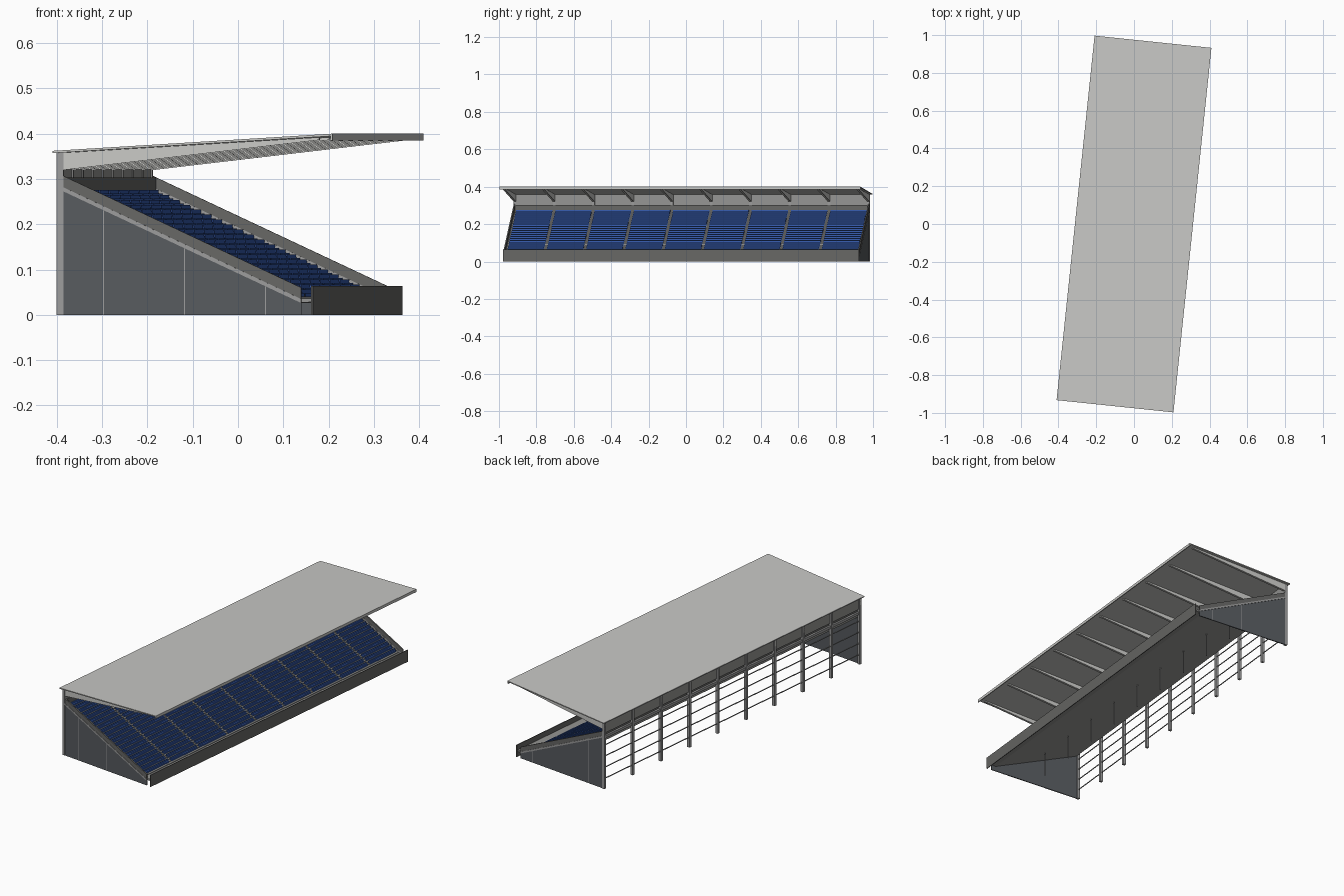
import bpy, bmesh, math

cube = bpy.data.objects.get("Cube")
if cube:
    bpy.data.objects.remove(cube, do_unlink=True)


def material(name, r, g, b):
    m = bpy.data.materials.new(name)
    m.use_nodes = True
    m.diffuse_color = (r, g, b, 1)
    m.node_tree.nodes["Principled BSDF"].inputs["Base Color"].default_value = (r, g, b, 1)
    return m


ROOF = material("light grey roof", .58, .58, .56)
CONCRETE = material("concrete", .30, .30, .29)
STEEL = material("grey steel", .33, .33, .33)
DARK = material("dark grey wall", .135, .135, .13)
PANEL = material("blue grey panel", .095, .105, .115)
SEAT = material("seat blue", .035, .10, .40)

TURN = -math.radians(5.95)   # the stand is turned slightly in plan
END = .957                   # half length of the stand
BAYS = 9
frames = [-.95 + i * 1.9 / BAYS for i in range(BAYS + 1)]


def prism(bm, profile, v0, v1):
    """Extrude a cross-section (across, height) along the stand."""
    near = [bm.verts.new((u, v0, z)) for u, z in profile]
    far = [bm.verts.new((u, v1, z)) for u, z in profile]
    bm.faces.new(near)
    bm.faces.new(far[::-1])
    n = len(profile)
    for i in range(n):
        j = (i + 1) % n
        bm.faces.new((near[i], far[i], far[j], near[j]))


def rect(u0, u1, z0, z1):
    return [(u0, z0), (u1, z0), (u1, z1), (u0, z1)]


def part(name, mat, pieces):
    """One object from a list of (profile, start, end) prisms."""
    bm = bmesh.new()
    for profile, v0, v1 in pieces:
        prism(bm, profile, v0, v1)
    bmesh.ops.recalc_face_normals(bm, faces=bm.faces)
    mesh = bpy.data.meshes.new(name)
    bm.to_mesh(mesh)
    bm.free()
    mesh.materials.append(mat)
    obj = bpy.data.objects.new(name, mesh)
    obj.rotation_euler.z = TURN
    bpy.context.collection.objects.link(obj)
    return obj


def rake(u):
    """Height of the parapet top."""
    return .06 + (.24 - u) * .467


# Stepped terrace
ROWS, DEPTH, RISE, FRONT, BASE = 21, .0235, .011, .215, .04
steps = [(FRONT - i * DEPTH, BASE + i * RISE) for i in range(ROWS)]
terrace = [(.262, .028), (.262, .036), (FRONT, .036)]
for u, z in steps:
    terrace += [(u, z), (u - DEPTH, z)]
terrace += [(-.288, steps[-1][1]), (-.288, .25), (.215, .026)]
part("terrace", CONCRETE, [(terrace, -.95, .95)])

# Bench rows between the aisles, and half steps in the aisles
benches, treads = [], []
for u, z in steps:
    b = u - DEPTH + .0005
    bench = [(b, z), (b + .012, z), (b + .012, z + .008),
             (b + .004, z + .008), (b + .003, z + .016), (b, z + .016)]
    for v0, v1 in zip(frames, frames[1:]):
        benches.append((bench, v0 + .008, v1 - .008))
    for v in frames[1:-1]:
        treads.append((rect(b, b + .011, z, z + RISE / 2), v - .008, v + .008))
part("seat_rows", SEAT, benches)
part("aisle_steps", CONCRETE, treads)

# Front wall and parapet behind the top row
part("front_wall", DARK, [(rect(.262, .266, 0, .064), -END, END)])
part("rear_parapet", DARK, [(rect(-.288, -.281, .255, .303), -.95, .95)])

# End walls: cladding, pale trim and sloping parapet
LOW, HIGH = .24, -.288


def band(drop0, drop1):
    return [(LOW, rake(LOW) - drop0), (LOW, rake(LOW) - drop1),
            (HIGH, rake(HIGH) - drop1), (HIGH, rake(HIGH) - drop0)]


cladding = [(HIGH, 0), (LOW, 0), (LOW, rake(LOW) - .034), (HIGH, rake(HIGH) - .034)]
panels, trims, parapets, joints = [], [], [], []
for s in (-1, 1):
    panels.append((cladding, s * .950, s * .955))
    trims.append((band(.034, .025), s * .948, s * .958))
    parapets.append((band(.025, 0), s * .949, s * .956))
    for u in (-.2, -.02, .16):
        joints.append((rect(u, u + .002, 0, rake(u) - .035), s * .955, s * .9555))
part("end_cladding", PANEL, panels)
part("end_trim", STEEL, trims)
part("end_parapets", DARK, parapets)
part("cladding_joints", STEEL, joints)

# Rear columns, girts and the posts under the terrace
part("rear_columns", STEEL, [(rect(-.303, -.288, 0, .358), v - .007, v + .007) for v in frames])
part("rear_girts", STEEL, [(rect(-.298, -.294, z, z + .004), -.95, .95)
                           for z in (.05, .11, .17, .23)])
part("under_posts", STEEL, [(rect(-.022, -.018, 0, .135), (a + b) / 2 - .002, (a + b) / 2 + .002)
                            for a, b in zip(frames, frames[1:])])
part("rear_wall", CONCRETE, [(rect(-.296, -.291, .295, .358), -.95, .95)])
part("rear_beam", STEEL, [(rect(-.300, -.290, .268, .282), -.95, .95)])

# Tapered roof beams and the cantilevered roof with its front fascia
beam = [(-.303, .357), (-.303, .32), (-.285, .32), (.28, .386), (.28, .392)]
part("roof_beams", ROOF, [(beam, v - .006, v + .006) for v in frames])
roof = [(-.311, .362), (.311, .4), (.311, .385), (.306, .385), (.306, .3945), (-.311, .357)]
part("roof", ROOF, [(roof, -.97, .97)])
